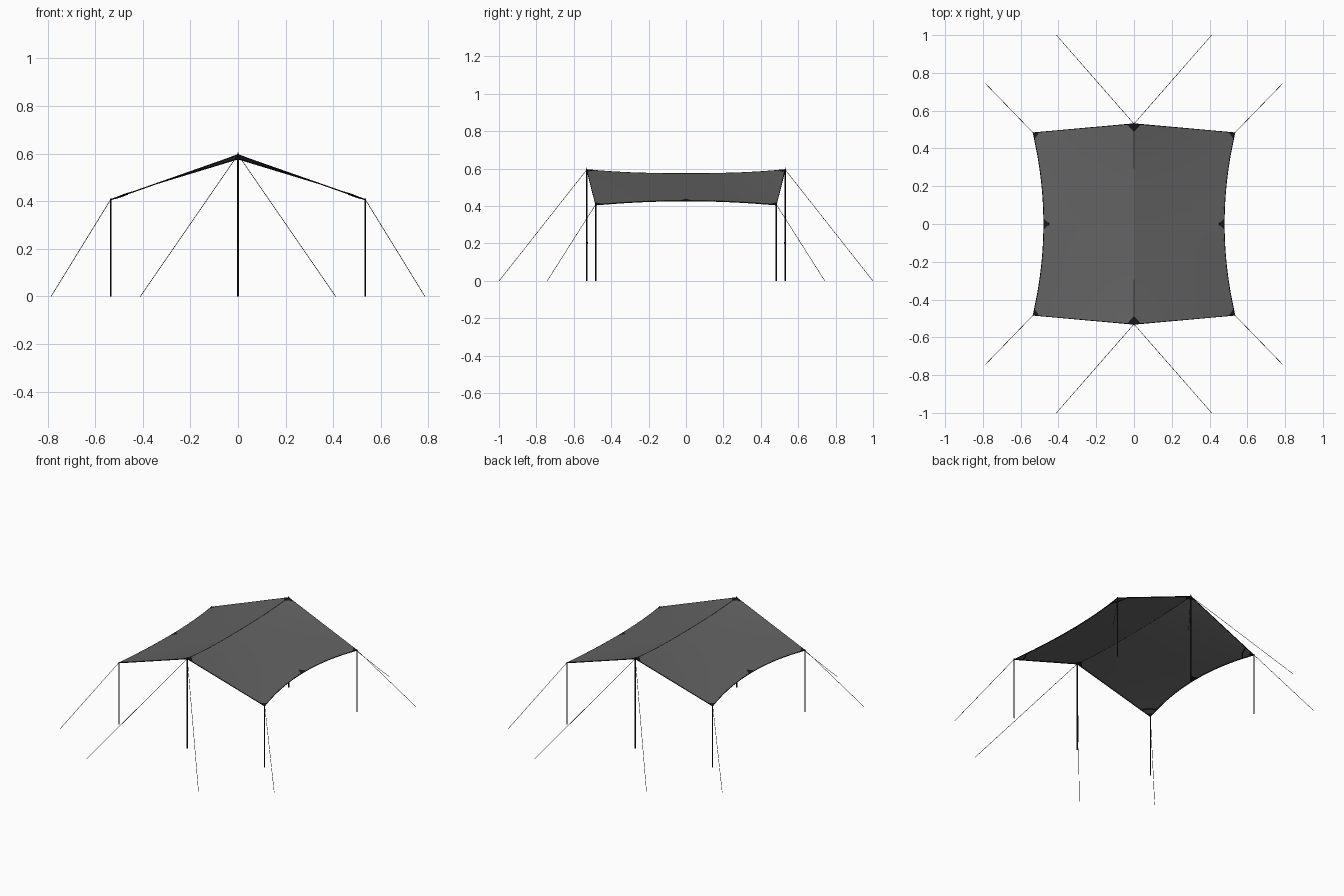
import bpy, bmesh, math
from mathutils import Vector

if "Cube" in bpy.data.objects:
    bpy.data.objects.remove(bpy.data.objects["Cube"])


def material(name, rgb):
    m = bpy.data.materials.new(name)
    m.diffuse_color = (*rgb, 1)
    m.use_nodes = True
    m.node_tree.nodes["Principled BSDF"].inputs["Base Color"].default_value = m.diffuse_color
    return m


CLOTH = material("grey cloth", (0.125, 0.125, 0.128))
BLACK = material("black trim", (0.010, 0.010, 0.011))


def surface(u, v):
    """Point on the sagging canopy; u runs eave to eave, v front to back."""
    a = abs(u)
    ridge = 0.575 + 0.021 * abs(v) ** 2.5
    eave = 0.430 - 0.022 * v * v
    return Vector((u * (0.477 + 0.057 * v * v), v * (0.53 - 0.047 * a),
                   ridge + (eave - ridge) * a))


def finish(bm, name, mat):
    me = bpy.data.meshes.new(name)
    bm.to_mesh(me)
    bm.free()
    me.materials.append(mat)
    ob = bpy.data.objects.new(name, me)
    bpy.context.collection.objects.link(ob)
    return ob


def smooth(ob, angle):
    bpy.ops.object.select_all(action='DESELECT')
    ob.select_set(True)
    bpy.context.view_layer.objects.active = ob
    bpy.ops.object.shade_smooth_by_angle(angle=math.radians(angle))


def sheet(name, us, vs, mat):
    bm = bmesh.new()
    rows = [[bm.verts.new(surface(u, v)) for u in us] for v in vs]
    for r, s in zip(rows, rows[1:]):
        for i in range(len(us) - 1):
            bm.faces.new((r[i], r[i + 1], s[i + 1], s[i]))
    smooth(finish(bm, name, mat), 15)


def patch(name, triangles):
    """Reinforcement triangles laid on both sides of the cloth."""
    bm = bmesh.new()
    for tri in triangles:
        f = bm.faces.new([bm.verts.new(surface(*p)) for p in tri])
        f.normal_update()
        if f.normal.z < 0:
            f.normal_flip()
    bmesh.ops.remove_doubles(bm, verts=bm.verts, dist=1e-5)
    mod = finish(bm, name, BLACK).modifiers.new("thickness", 'SOLIDIFY')
    mod.thickness, mod.offset = 0.002, 0


def tube(name, points, radius, sides=1, cyclic=False):
    cu = bpy.data.curves.new(name, 'CURVE')
    cu.dimensions = '3D'
    cu.bevel_depth, cu.bevel_resolution = radius, sides
    cu.use_fill_caps = not cyclic
    sp = cu.splines.new('POLY')
    sp.points.add(len(points) - 1)
    for p, co in zip(sp.points, points):
        p.co = (*co, 1)
    sp.use_cyclic_u = cyclic
    cu.materials.append(BLACK)
    bpy.context.collection.objects.link(bpy.data.objects.new(name, cu))


# Canopy cloth with a fine cord along the ridge
steps = [i / 16 - 1 for i in range(33)]
sheet("canopy", [i / 8 - 1 for i in range(17)], steps, CLOTH)
tube("ridge_cord", [surface(0, v) for v in steps], 0.0009)

# Bound edge hanging just under the canopy rim
drop = Vector((0, 0, -0.002))
rim = [surface(1, v) + drop for v in steps] + [surface(0, 1) + drop]
rim += [surface(-1, -v) + drop for v in steps] + [surface(0, -1) + drop]
tube("edge_binding", rim, 0.0028, 1, True)

for s in (-1, 1):
    end = "front" if s < 0 else "back"
    side = "left" if s < 0 else "right"
    # Ridge end patch, eave patch
    patch(f"{end}_ridge_patch", [((0, s), (d * 0.068, s), (0, s * 0.922)) for d in (-1, 1)])
    patch(f"{side}_eave_patch", [((s, -0.06), (s, 0.06), (s * 0.937, 0))])

    # Tall ridge pole with joint collar and spike
    tube(f"{end}_ridge_pole", [(0, s * 0.53, 0), (0, s * 0.53, 0.597)], 0.0042, 2)
    tube(f"{end}_pole_collar", [(0, s * 0.53, 0.198), (0, s * 0.53, 0.207)], 0.0048, 2)
    tube(f"{end}_pole_spike", [(0, s * 0.53, 0.59), (0, s * 0.53, 0.605)], 0.0018, 1)

    for d in (-1, 1):
        tag = f"{end}_{'left' if d < 0 else 'right'}"
        # Corner patch and the strap sewn across the corner underneath
        patch(f"{tag}_corner_patch", [((d, s), (d * 0.94, s), (d, s * 0.93))])
        strap = [surface(d * u, s * v) + Vector((0, 0, -0.0035))
                 for u, v in ((0.87, 1), (0.925, 0.9), (1, 0.83))]
        tube(f"{tag}_corner_strap", strap, 0.003)
        # Short pole and guy lines
        x, y = d * 0.534, s * 0.483
        tube(f"{tag}_corner_pole", [(x, y, 0), (x, y, 0.411)], 0.0032, 2)
        tube(f"{tag}_corner_guy_line", [(x, y, 0.408), (d * 0.785, s * 0.742, 0)], 0.0012)
        tube(f"{tag}_ridge_guy_line", [(0, s * 0.53, 0.595), (d * 0.41, s * 0.999, 0)], 0.0012)
